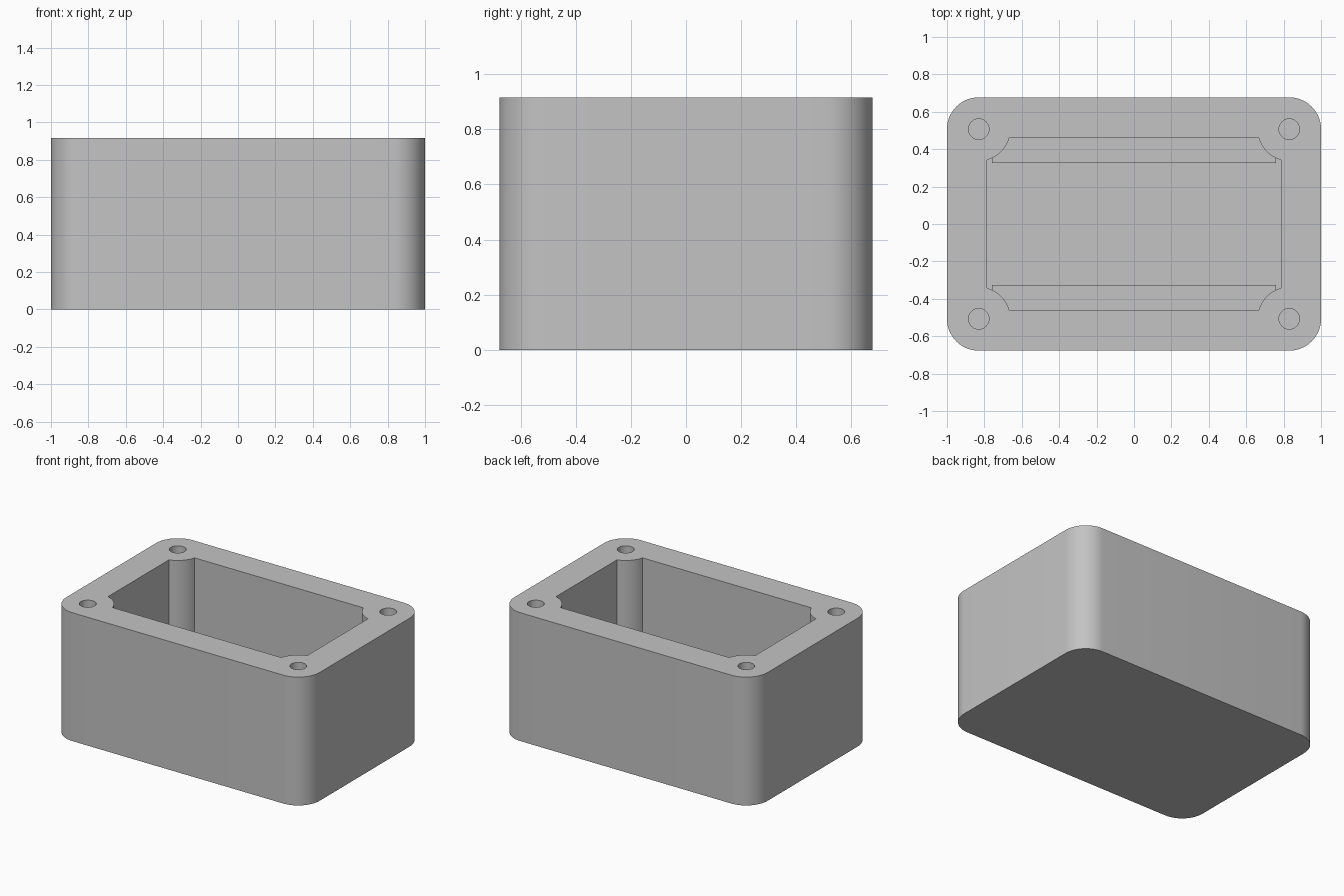
import bpy
import bmesh
from math import cos, sin, pi, atan2

if "Cube" in bpy.data.objects:
    bpy.data.objects.remove(bpy.data.objects["Cube"], do_unlink=True)

HALF_X, HALF_Y, HEIGHT = 1.0, 0.677, 0.915
CORNER = 0.17                      # outer corner and screw post radius
POST_X, POST_Y = HALF_X - CORNER, HALF_Y - CORNER
CAVITY_X, CAVITY_Y, FLOOR = 0.785, 0.463, 0.11
HOLE_RADIUS, HOLE_DEPTH = 0.055, 0.5
QUADRANTS = [(1, 1), (-1, 1), (-1, -1), (1, -1)]

grey = bpy.data.materials.new("plain_grey")
grey.use_nodes = True
colour = (0.55, 0.55, 0.55, 1)
grey.diffuse_color = colour
grey.node_tree.nodes["Principled BSDF"].inputs["Base Color"].default_value = colour


def arc(cx, cy, radius, start, end, steps):
    angles = [start + (end - start) * i / steps for i in range(steps + 1)]
    return [(cx + radius * cos(a), cy + radius * sin(a)) for a in angles]


def four_corners(quarter):
    """Mirror a +x +y corner path into a closed counter-clockwise outline."""
    outline = []
    for sx, sy in QUADRANTS:
        path = quarter if sx * sy > 0 else quarter[::-1]
        outline += [(sx * x, sy * y) for x, y in path]
    return outline


def prism(name, outline, bottom, top):
    bm = bmesh.new()
    base = bm.faces.new([bm.verts.new((x, y, bottom)) for x, y in outline])
    side = bmesh.ops.extrude_face_region(bm, geom=[base])["geom"]
    verts = [v for v in side if isinstance(v, bmesh.types.BMVert)]
    bmesh.ops.translate(bm, verts=verts, vec=(0, 0, top - bottom))
    bmesh.ops.recalc_face_normals(bm, faces=bm.faces[:])
    mesh = bpy.data.meshes.new(name)
    bm.to_mesh(mesh)
    bm.free()
    mesh.materials.append(grey)
    obj = bpy.data.objects.new(name, mesh)
    bpy.context.collection.objects.link(obj)
    return obj


def cut(target, cutter):
    mod = target.modifiers.new("cut", "BOOLEAN")
    mod.operation, mod.solver, mod.object = "DIFFERENCE", "EXACT", cutter
    bpy.context.view_layer.objects.active = target
    bpy.ops.object.modifier_apply(modifier=mod.name)
    bpy.data.objects.remove(cutter, do_unlink=True)


# Rounded outer body
body = prism("enclosure_body",
             four_corners(arc(POST_X, POST_Y, CORNER, 0, pi / 2, 14)), 0, HEIGHT)

# Cavity whose corners curve inwards around the screw posts
dx, dy = CAVITY_X - POST_X, CAVITY_Y - POST_Y
reach_x = (CORNER ** 2 - dy ** 2) ** 0.5
reach_y = (CORNER ** 2 - dx ** 2) ** 0.5
start = atan2(-reach_y, dx)
end = atan2(dy, -reach_x)
scoop = arc(POST_X, POST_Y, CORNER, start, end, 14)[::1]
cavity = four_corners(arc(POST_X, POST_Y, CORNER, start, end, 14)
                      if start > end else scoop)
# Blind screw holes in the rim, and the cavity itself
cut(body, prism("cavity_cutter", cavity, FLOOR, HEIGHT + 0.1))
for sx, sy in QUADRANTS:
    circle = arc(sx * POST_X, sy * POST_Y, HOLE_RADIUS, 0, 2 * pi, 32)[:-1]
    cut(body, prism("hole_cutter", circle, HEIGHT - HOLE_DEPTH, HEIGHT + 0.1))

bpy.ops.object.select_all(action="DESELECT")
body.select_set(True)
bpy.context.view_layer.objects.active = body
bpy.ops.object.shade_smooth_by_angle(angle=pi / 6)

# Low support ledges along the front and back walls of the cavity
for name, side in (("front_ledge", -1), ("back_ledge", 1)):
    inner, outer = side * 0.325, side * (CAVITY_Y + 0.01)
    prism(name, [(-0.76, inner), (0.76, inner), (0.76, outer), (-0.76, outer)],
          FLOOR - 0.01, FLOOR + 0.1)
